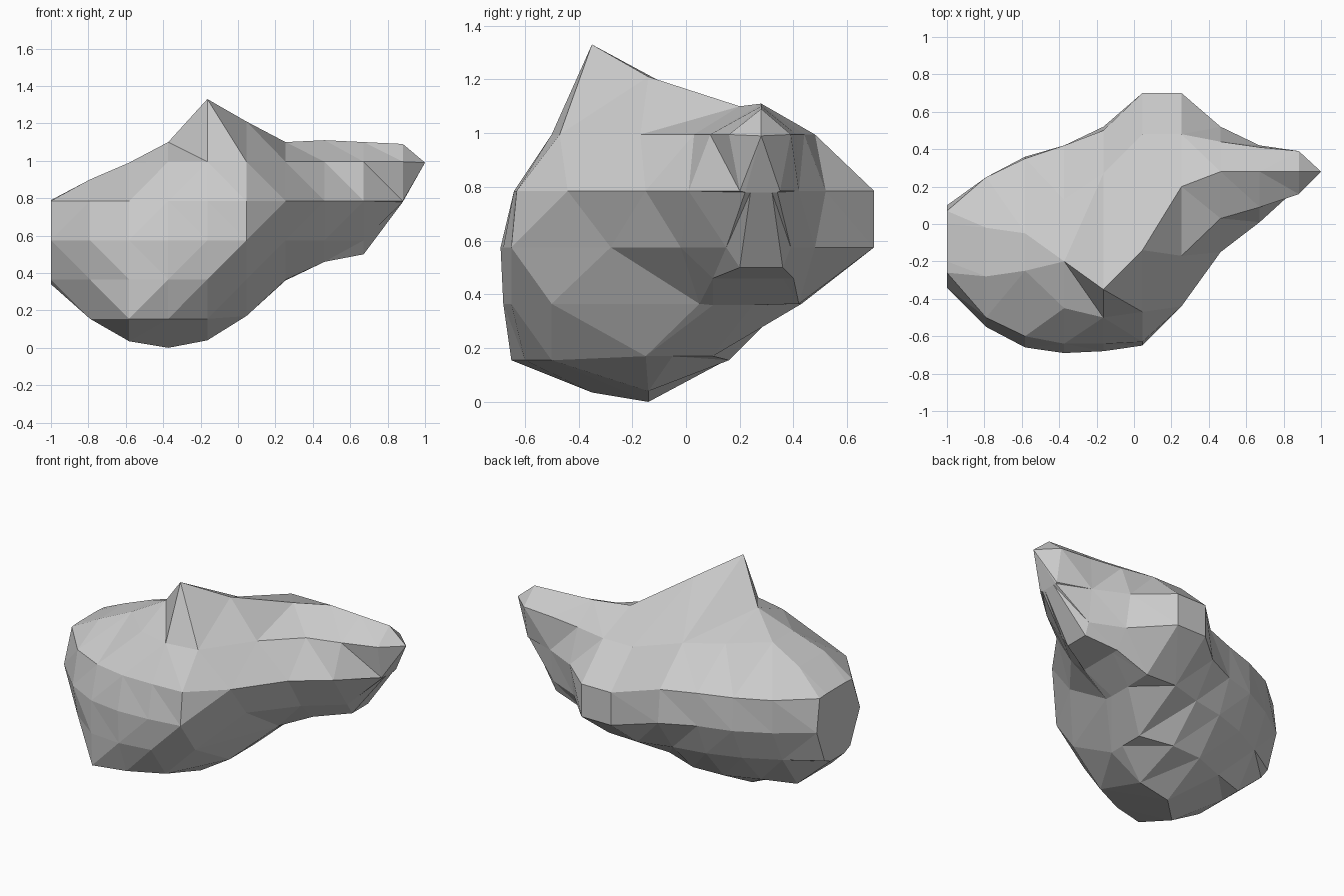
import bpy, bmesh

STEP = 0.209
LEVELS = (.155, .365, .575, .785, .995)

# Cross-sections along x: bottom y, z; top y, z; then front y and back y at each level
SECTIONS = [
    (-.12, .34, -.10, .79, -.18, -.24, -.34, -.26, -.20, -.04, .02, .10, .07, .00),
    (-.14, .155, -.14, .90, -.35, -.50, -.55, -.50, -.28, .00, .15, .25, .25, -.02),
    (-.35, .035, -.14, .99, -.65, -.66, -.66, -.60, -.25, .07, .26, .36, .35, -.05),
    (-.14, .00, -.20, 1.10, -.60, -.68, -.69, -.64, -.45, .15, .33, .42, .42, .13),
    (-.14, .04, -.35, 1.33, -.50, -.65, -.68, -.64, -.50, .16, .37, .52, .50, .27),
    (-.05, .17, -.14, 1.21, -.15, -.50, -.65, -.63, -.47, .10, .43, .70, .70, .48),
    (.18, .36, .20, 1.10, .10, .05, -.28, -.44, -.17, .25, .42, .70, .70, .48),
    (.26, .46, .28, 1.11, .15, .10, -.02, -.15, .03, .36, .40, .48, .52, .44),
    (.28, .50, .28, 1.10, .22, .20, .15, .01, .09, .34, .36, .39, .42, .41),
    (.28, .78, .28, 1.09, .26, .24, .22, .20, .16, .30, .32, .34, .35, .39),
]

bm = bmesh.new()
rings = []
for i, (yb, zb, yt, zt, *side) in enumerate(SECTIONS):
    zs = [min(max(z, zb), zt) for z in LEVELS]
    front, back = list(zip(side[:5], zs)), list(zip(side[5:], zs))
    outline = [(yb, zb)] + front + [(yt, zt)] + back[::-1]
    rings.append([bm.verts.new((-1 + STEP * i, y, z)) for y, z in outline])

# Skin between neighbouring sections
n = len(rings[0])
for a, b in zip(rings, rings[1:]):
    for k in range(n):
        j = (k + 1) % n
        bm.faces.new((a[k], b[k], b[j], a[j]))

# Flat left end and pointed right end
bm.faces.new(rings[0])
tip = bm.verts.new((1, .28, .99))
for k in range(n):
    bm.faces.new((rings[-1][k], tip, rings[-1][(k + 1) % n]))

# Faceted triangles
quads = [f for f in bm.faces if len(f.verts) == 4]
bmesh.ops.triangulate(bm, faces=quads, quad_method='SHORT_EDGE')
bmesh.ops.recalc_face_normals(bm, faces=bm.faces)

mesh = bpy.data.meshes.new("rock")
bm.to_mesh(mesh)
bm.free()
rock = bpy.data.objects.new("rock", mesh)
bpy.context.collection.objects.link(rock)
